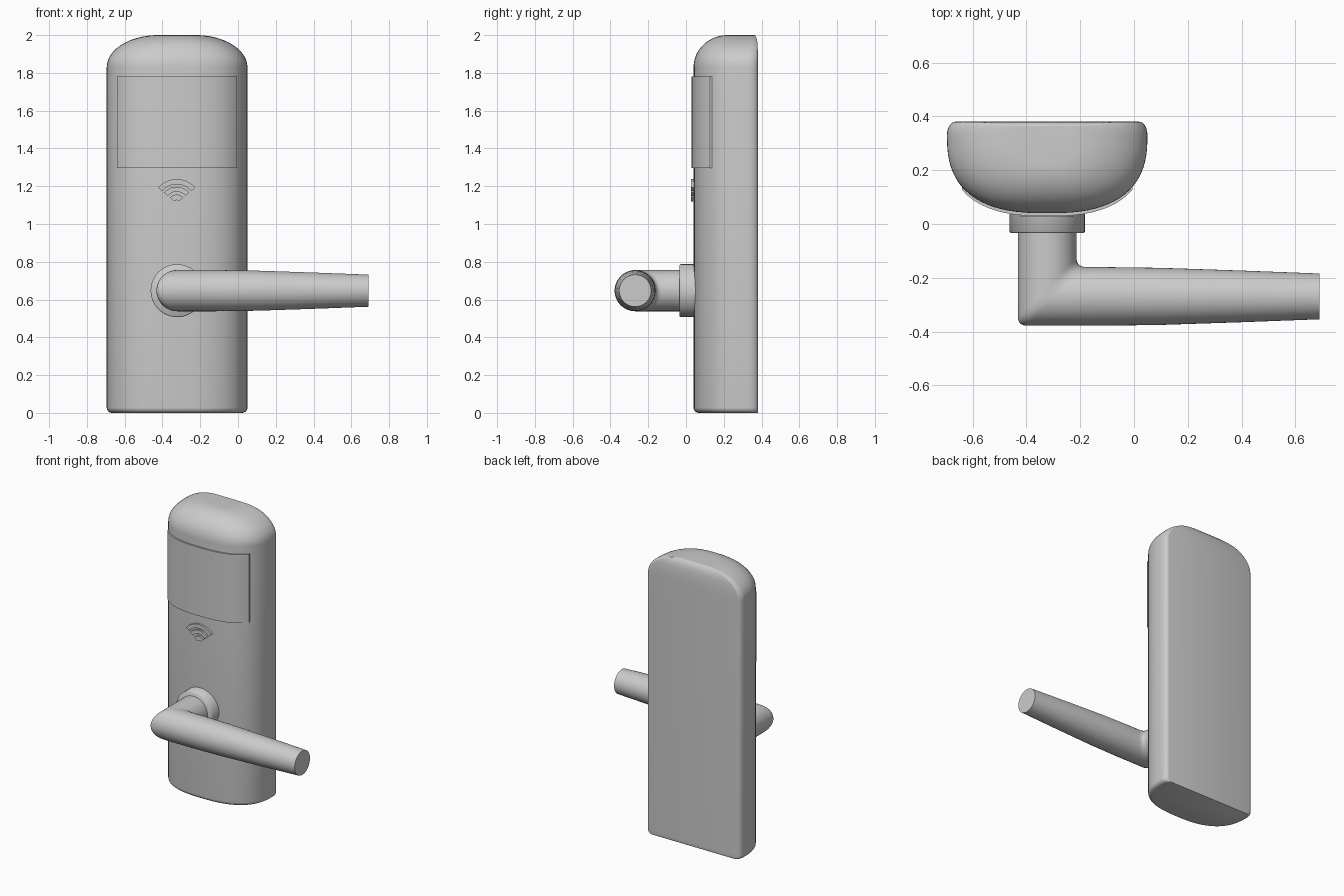
import bpy
import bmesh
from math import sin, cos, pi, radians

cube = bpy.data.objects.get("Cube")
if cube:
    bpy.data.objects.remove(cube, do_unlink=True)

CX = -0.3225          # centre line of the case
HALF = 0.3725         # half width of the case
FRONT, BACK = 0.04, 0.38
POWER = 2.6           # roundness of the case front
LEVER_Z = 0.647

grey = bpy.data.materials.new("satin grey")
grey.use_nodes = True
colour = (0.6, 0.6, 0.6, 1)
grey.diffuse_color = colour
grey.node_tree.nodes["Principled BSDF"].inputs["Base Color"].default_value = colour


def finish(name, bm, angle=35):
    bmesh.ops.recalc_face_normals(bm, faces=bm.faces)
    mesh = bpy.data.meshes.new(name)
    bm.to_mesh(mesh)
    bm.free()
    mesh.materials.append(grey)
    obj = bpy.data.objects.new(name, mesh)
    bpy.context.collection.objects.link(obj)
    mesh.shade_smooth()
    mesh.set_sharp_from_angle(angle=radians(angle))
    return obj


def loft(name, rings, angle=35):
    """Skin closed rings of equal length and cap both ends."""
    bm = bmesh.new()
    rows = [[bm.verts.new(p) for p in ring] for ring in rings]
    n = len(rows[0])
    for a, b in zip(rows, rows[1:]):
        for i in range(n):
            j = (i + 1) % n
            bm.faces.new((a[i], a[j], b[j], b[i]))
    bm.faces.new(rows[0])
    bm.faces.new(rows[-1])
    return finish(name, bm, angle)


def front_y(u):
    """Depth of the bowed case front at distance u from its centre line."""
    return FRONT + 0.29 * (1 - (1 - (abs(u) / HALF) ** POWER) ** (1 / POWER))


# Case: half plan (width ratio, depth ratio), mirrored, then stacked in height
half = []
for i in range(21):
    t = pi / 2 * i / 20
    half.append((sin(t) ** (2 / POWER), 0.853 * (1 - max(cos(t), 0) ** (2 / POWER))))
for i in range(1, 7):
    t = pi / 2 * i / 6
    half.append((0.92 + 0.08 * cos(t), 0.853 + 0.147 * sin(t)))
plan = half + [(-x, d) for x, d in reversed(half[1:])]


def case_ring(z, w, front, back):
    return [(CX + x * w, front + d * (back - front), z) for x, d in plan]


rings = []
for i in range(7):                       # small rounded foot
    t = pi / 2 * i / 6
    inset = 0.028 * (1 - sin(t))
    rings.append(case_ring(0.028 * (1 - cos(t)), HALF - inset, FRONT + inset, BACK))
for i in range(17):                      # domed head
    t = pi / 2 * i / 16
    rings.append(case_ring(1.83 + 0.17 * sin(t), 0.10 + 0.2725 * cos(t),
                           0.22 - 0.18 * cos(t), BACK - 0.015 * sin(t) ** 8))
loft("case", rings, 50)

# Curved cover plate following the case front
steps = [-0.3175 + 0.635 * i / 32 for i in range(33)]
outline = [(u, front_y(u) - 0.011) for u in steps]
outline += [(u, front_y(u) + 0.02) for u in reversed(steps)]
loft("cover_plate", [[(CX + u, y, z) for u, y in outline] for z in (1.297, 1.78)])

# Raised signal arcs
for k, (r0, r1) in enumerate([(0.016, 0.046), (0.061, 0.087), (0.1, 0.128)]):
    angles = [radians(-50 + 100 * i / 16) for i in range(17)]
    shape = [(r1 * sin(a), r1 * cos(a)) for a in angles]
    shape += [(r0 * sin(a), r0 * cos(a)) for a in reversed(angles)]
    loft(f"signal_arc_{k + 1}",
         [[(CX - 0.002 + x, y, 1.11 + z) for x, z in shape] for y in (0.026, 0.07)])

# Round rose behind the lever
SIDES = 48
circle = [(cos(2 * pi * i / SIDES), sin(2 * pi * i / SIDES)) for i in range(SIDES)]
loft("rose", [[(CX + r * c, y, LEVER_Z + r * s) for c, s in circle]
              for y, r in ((0.1, 0.14), (-0.029, 0.14), (-0.034, 0.135))], 50)

# Lever: neck, softened mitre bend, tapering grip
R, AXIS_Y, SOFT = 0.109, -0.269, 0.035
rings = [[(CX + R * c, 0.0, LEVER_Z + R * s) for c, s in circle]]
for i in range(9):
    t = i / 8
    rings.append([(CX + R * c + SOFT * t * t,
                   AXIS_Y + R * c + SOFT * (1 - t) ** 2,
                   LEVER_Z + R * s) for c, s in circle])
for x, r in ((-0.12, 0.109), (0.1, 0.106), (0.4, 0.096), (0.69, 0.085)):
    rings.append([(x, AXIS_Y + r * c, LEVER_Z + r * s) for c, s in circle])
loft("lever_handle", rings, 40)
